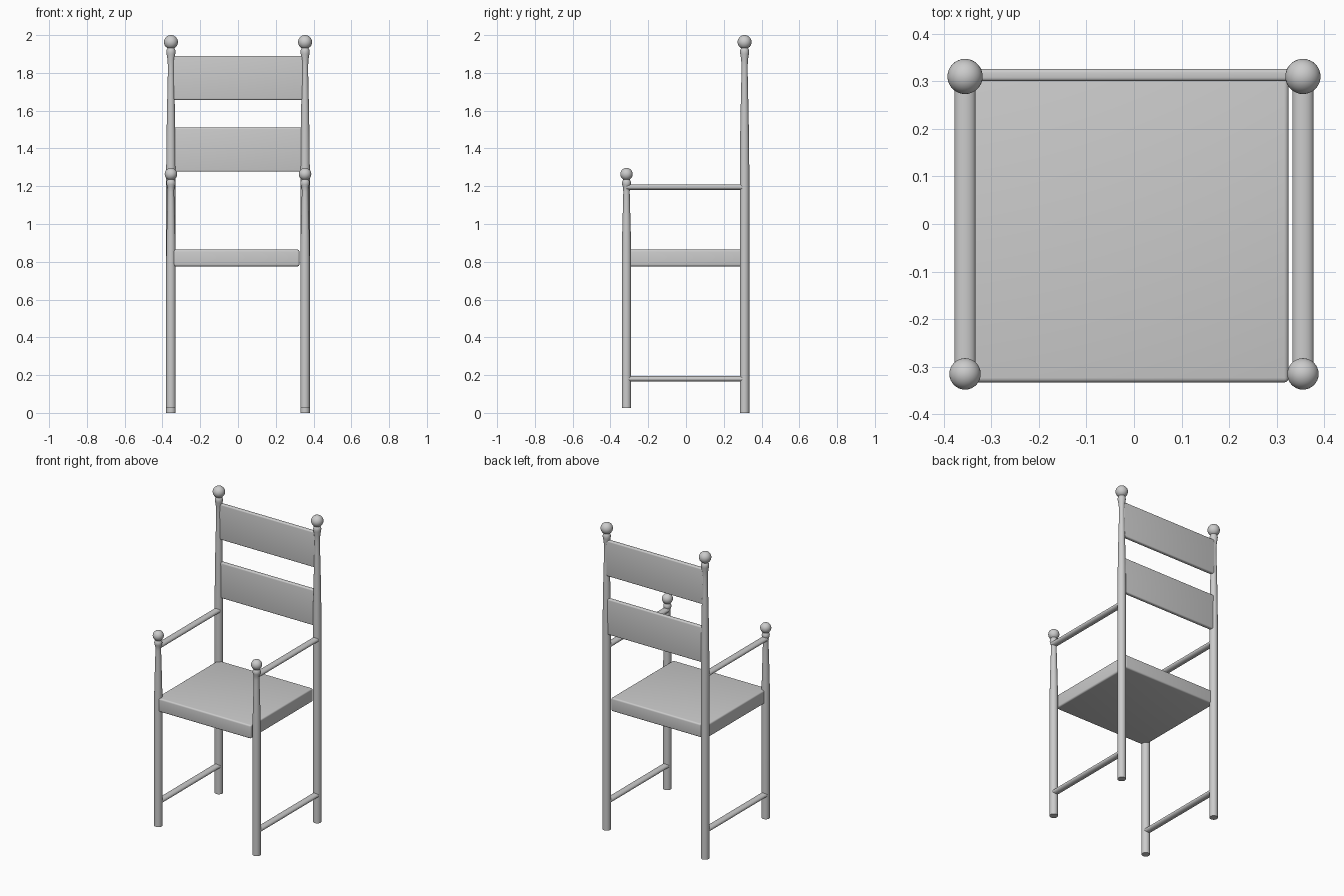
import bpy, bmesh, math

if "Cube" in bpy.data.objects:
    bpy.data.objects.remove(bpy.data.objects["Cube"])

SEG = 32


def finish(bm, name, loc=(0, 0, 0)):
    bmesh.ops.recalc_face_normals(bm, faces=bm.faces)
    mesh = bpy.data.meshes.new(name)
    bm.to_mesh(mesh)
    bm.free()
    ob = bpy.data.objects.new(name, mesh)
    ob.location = loc
    bpy.context.collection.objects.link(ob)
    bpy.ops.object.select_all(action='DESELECT')
    ob.select_set(True)
    bpy.context.view_layer.objects.active = ob
    bpy.ops.object.shade_smooth_by_angle(angle=math.radians(40))
    return ob


def turned_post(name, x, y, profile, ball_z, ball_r):
    """Lathe a (radius, z) profile topped with a ball finial."""
    neck = profile[-1][0]
    start = math.asin(neck / ball_r)
    pts = list(profile)
    for i in range(15):
        a = start + (math.pi - start) * i / 15
        pts.append((ball_r * math.sin(a), ball_z - ball_r * math.cos(a)))
    bm = bmesh.new()
    rings = [[bm.verts.new((r * math.cos(2 * math.pi * k / SEG),
                            r * math.sin(2 * math.pi * k / SEG), z))
              for k in range(SEG)] for r, z in pts]
    for a, b in zip(rings, rings[1:]):
        for k in range(SEG):
            n = (k + 1) % SEG
            bm.faces.new((a[k], a[n], b[n], b[k]))
    bm.faces.new(rings[0])
    tip = bm.verts.new((0, 0, ball_z + ball_r))
    for k in range(SEG):
        bm.faces.new((rings[-1][k], rings[-1][(k + 1) % SEG], tip))
    return finish(bm, name, (x, y, 0))


def board(name, x, y, z, bevel):
    """Rounded box between (min, max) ranges on each axis."""
    bm = bmesh.new()
    bmesh.ops.create_cube(bm, size=1)
    bmesh.ops.scale(bm, verts=bm.verts, vec=(x[1] - x[0], y[1] - y[0], z[1] - z[0]))
    bmesh.ops.bevel(bm, geom=bm.edges[:], offset=bevel, segments=4,
                    profile=0.5, affect='EDGES')
    return finish(bm, name, [(r[0] + r[1]) / 2 for r in (x, y, z)])


def rail(name, x, z, half_w, half_h, y0, y1):
    """Flattened round bar running front to back."""
    bm = bmesh.new()
    ends = [[bm.verts.new((half_w * math.cos(2 * math.pi * k / SEG), y,
                           half_h * math.sin(2 * math.pi * k / SEG)))
             for k in range(SEG)] for y in (y0, y1)]
    for k in range(SEG):
        n = (k + 1) % SEG
        bm.faces.new((ends[0][k], ends[0][n], ends[1][n], ends[1][k]))
    for e in ends:
        bm.faces.new(e)
    return finish(bm, name, (x, 0, z))


PX, FY, BY = 0.355, -0.315, 0.31
front_profile = [(0.025, 0.025), (0.025, 0.82), (0.0235, 0.92), (0.021, 1.02),
                 (0.018, 1.12), (0.017, 1.17), (0.018, 1.195), (0.023, 1.208),
                 (0.024, 1.218), (0.022, 1.228), (0.018, 1.234)]
back_profile = [(0.025, 0.0), (0.025, 1.3), (0.0235, 1.45), (0.021, 1.6),
                (0.0175, 1.75), (0.016, 1.83), (0.018, 1.87), (0.023, 1.9),
                (0.0245, 1.912), (0.022, 1.924), (0.018, 1.931)]

# Posts, armrests and side stretchers on both sides
for side, s in (("left", -1), ("right", 1)):
    turned_post(f"front_post_{side}", s * PX, FY, front_profile, 1.264, 0.033)
    turned_post(f"back_post_{side}", s * PX, BY, back_profile, 1.963, 0.037)
    rail(f"armrest_{side}", s * PX, 1.195, 0.022, 0.015, FY, BY)
    rail(f"side_stretcher_{side}", s * PX, 0.18, 0.022, 0.015, FY, BY)

# Seat stops short of the right-hand posts
board("seat", (-0.36, 0.325), (-0.333, 0.31), (0.776, 0.864), 0.01)

# Back slats
board("lower_back_slat", (-PX, PX), (0.3, 0.326), (1.277, 1.51), 0.008)
board("upper_back_slat", (-PX, PX), (0.3, 0.326), (1.657, 1.89), 0.008)
